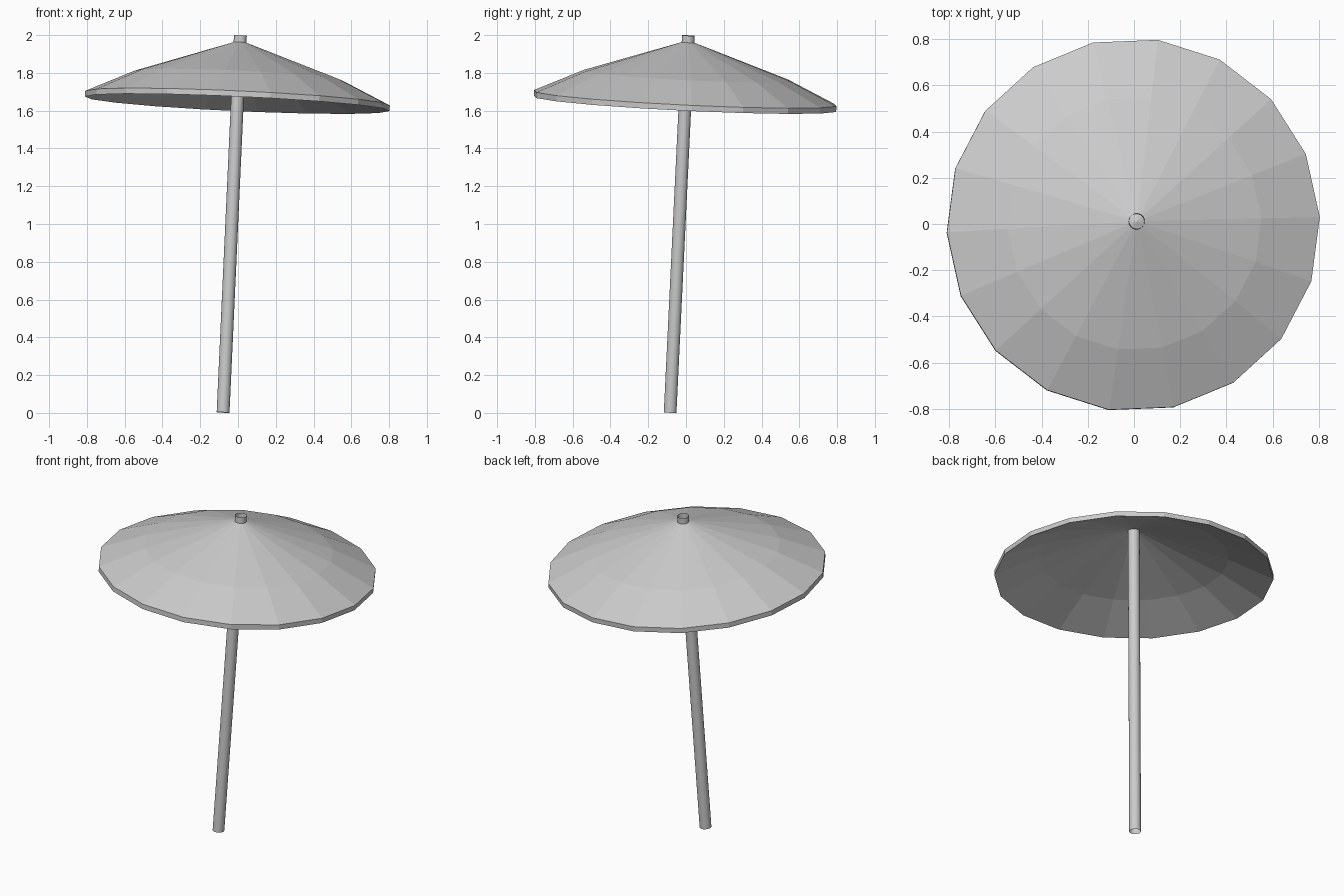
import bpy, bmesh, math
from mathutils import Vector, Matrix

if "Cube" in bpy.data.objects:
    bpy.data.objects.remove(bpy.data.objects["Cube"])

# Leaning axis of the parasol
foot = Vector((-0.079, -0.084, 0.002))
tip = Vector((0.0125, 0.0125, 1.998))
axis = tip - foot
length = axis.length
lean = Matrix.Translation(foot) @ Vector((0, 0, 1)).rotation_difference(axis).to_matrix().to_4x4()


def lathe(name, profile, sides, phase=0.0, smooth=False, closed=False):
    """Spin an (r, z) profile around the leaning axis; r = 0 makes a pole vertex."""
    bm = bmesh.new()
    rings = []
    for r, z in profile:
        if r == 0:
            rings.append([bm.verts.new((0, 0, z))] * sides)
        else:
            rings.append([bm.verts.new((r * math.cos(phase + math.tau * i / sides),
                                        r * math.sin(phase + math.tau * i / sides), z))
                          for i in range(sides)])
    for a, b in zip(rings, rings[1:]):
        for i in range(sides):
            j = (i + 1) % sides
            bm.faces.new(list(dict.fromkeys((a[i], a[j], b[j], b[i]))))
    for f in bm.faces:
        f.smooth = smooth
    bm.transform(lean)
    mesh = bpy.data.meshes.new(name)
    bm.normal_update()
    bm.to_mesh(mesh)
    bm.free()
    obj = bpy.data.objects.new(name, mesh)
    bpy.context.collection.objects.link(obj)
    return obj


# Open tube pole, poking through the canopy
lathe("pole", [(0.034, 0), (0.034, length)], 18, smooth=True)

# Two-layer canopy: underside, thin rim wall, top
lathe("canopy", [(0, 1.945), (0.55, 1.758), (0.808, 1.638),
                 (0.808, 1.668), (0.55, 1.788), (0, 1.975)],
      18, phase=math.radians(2.4))
